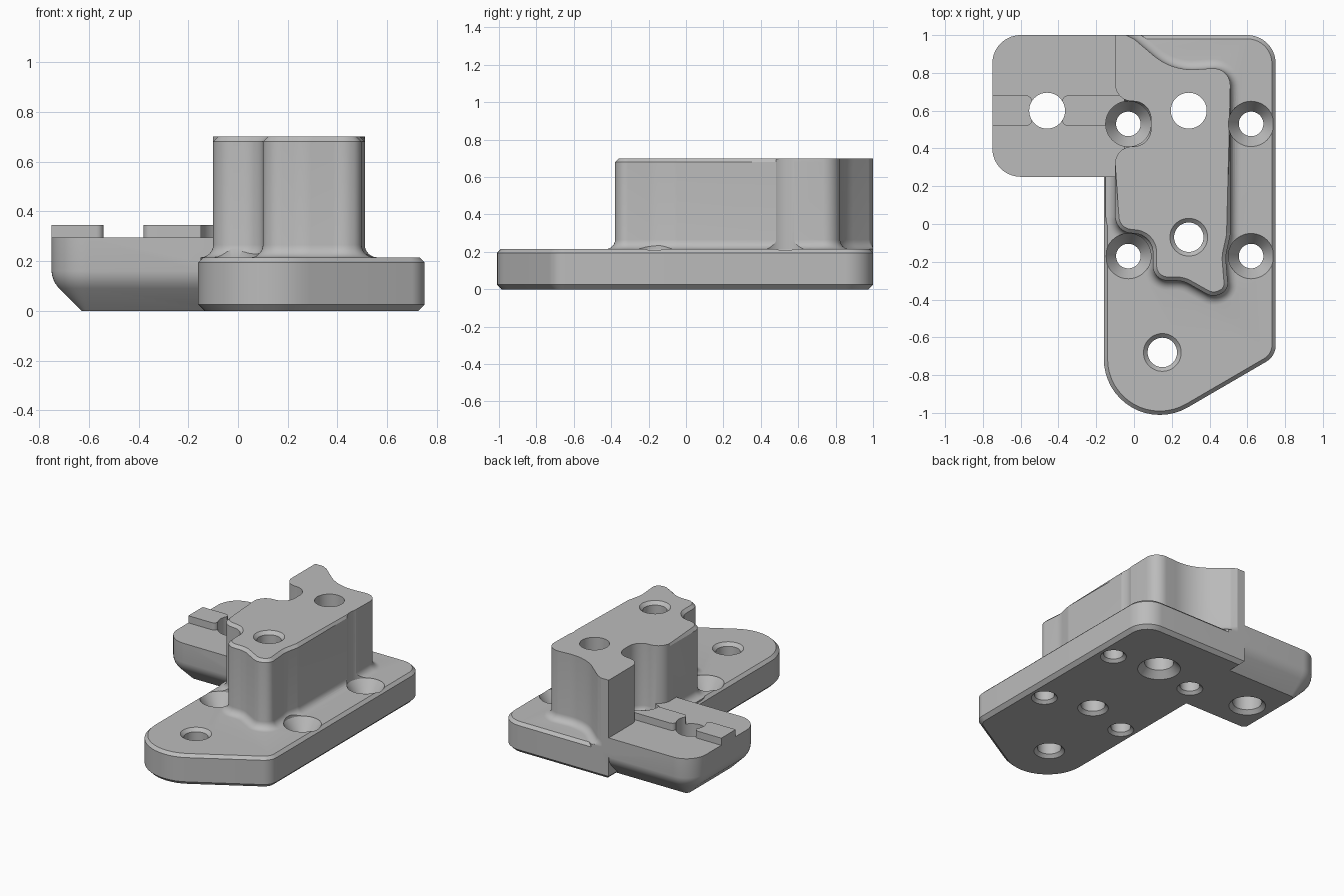
import bpy, bmesh, math
from mathutils import Vector

cube = bpy.data.objects.get("Cube")
if cube:
    bpy.data.objects.remove(cube, do_unlink=True)

grey = bpy.data.materials.new("plain_grey")
grey.use_nodes = True
GREY = (0.5, 0.5, 0.5, 1)
grey.diffuse_color = GREY
grey.node_tree.nodes["Principled BSDF"].inputs["Base Color"].default_value = GREY


def rounded(corners, steps=10):
    """Counterclockwise outline from (x, y, radius) corners."""
    out = []
    n = len(corners)
    for i, (x, y, r) in enumerate(corners):
        p = Vector((x, y))
        to_prev = Vector(corners[i - 1][:2]) - p
        to_next = Vector(corners[(i + 1) % n][:2]) - p
        if r == 0:
            out.append(p)
            continue
        u, v = to_prev.normalized(), to_next.normalized()
        half = u.angle(v) / 2
        trim = min(r / math.tan(half), 0.49 * to_prev.length, 0.49 * to_next.length)
        r = trim * math.tan(half)
        centre = p + (u + v).normalized() * (r / math.sin(half))
        a = p + u * trim - centre
        b = p + v * trim - centre
        sweep = math.atan2(a.x * b.y - a.y * b.x, a.dot(b))
        for k in range(steps + 1):
            t = sweep * k / steps
            c, s = math.cos(t), math.sin(t)
            out.append(centre + Vector((a.x * c - a.y * s, a.x * s + a.y * c)))
    return out


def offset(points, amount):
    """Move an outline outward by an amount, or by amount(point)."""
    out = []
    n = len(points)
    for i, p in enumerate(points):
        d1 = (p - points[i - 1]).normalized()
        d2 = (points[(i + 1) % n] - p).normalized()
        n1, n2 = Vector((d1.y, -d1.x)), Vector((d2.y, -d2.x))
        d = amount(p) if callable(amount) else amount
        out.append(p + (n1 + n2) * (d / max(1 + n1.dot(n2), 0.3)))
    return out


def new_object(name, bm):
    bmesh.ops.recalc_face_normals(bm, faces=bm.faces)
    mesh = bpy.data.meshes.new(name)
    bm.to_mesh(mesh)
    bm.free()
    mesh.materials.append(grey)
    obj = bpy.data.objects.new(name, mesh)
    bpy.context.collection.objects.link(obj)
    return obj


def bridge(bm, rings):
    for lo, hi in zip(rings, rings[1:]):
        for i in range(len(lo)):
            bm.faces.new((lo[i - 1], lo[i], hi[i], hi[i - 1]))
    bm.faces.new(rings[0][::-1])
    bm.faces.new(rings[-1])


def loft(name, outline, profile, max_x=9):
    """Stack offset copies of an outline; profile is (offset, z) pairs."""
    bm = bmesh.new()
    rings = [[bm.verts.new((min(p.x, max_x), min(p.y, 1), z)) for p in offset(outline, d)]
             for d, z in profile]
    bridge(bm, rings)
    return new_object(name, bm)


def lathe(name, x, y, profile, sides=48):
    """Solid of revolution from (radius, z) pairs."""
    bm = bmesh.new()
    rings = [[bm.verts.new((x + r * math.cos(math.tau * i / sides),
                            y + r * math.sin(math.tau * i / sides), z))
              for i in range(sides)] for r, z in profile]
    bridge(bm, rings)
    obj = new_object(name, bm)
    obj.hide_render = True
    return obj


def combine(target, tool, operation):
    mod = target.modifiers.new("combine", "BOOLEAN")
    mod.operation = operation
    mod.solver = "EXACT"
    mod.object = tool
    bpy.context.view_layer.objects.active = target
    bpy.ops.object.modifier_apply(modifier=mod.name)
    bpy.data.objects.remove(tool, do_unlink=True)


# Base plate with a rounded nose and chamfered rims
plate_outline = rounded([
    (-0.1, 1, 0), (-0.1, 0.42, 0), (-0.16, 0.42, 0), (-0.16, -1.23, 0.31),
    (0.75, -0.7, 0.1), (0.75, 1, 0.15)], 16)
body = loft("mounting_bracket", plate_outline,
            [(-0.025, 0), (0, 0.025), (0, 0.195), (-0.02, 0.215)])

# Side arm with a deep chamfer underneath
arm_outline = rounded([(-0.75, 1, 0.15), (-0.75, 0.25, 0.15), (0.3, 0.25, 0), (0.3, 1, 0)], 14)
arm = loft("side_arm", arm_outline,
           [(-0.12, 0), (-0.03, 0.09), (-0.012, 0.115), (-0.003, 0.14), (0, 0.16), (0, 0.295)],
           max_x=-0.05)

# Tower: contoured walls, filleted foot, chamfered front half of the top
tower_outline = rounded([
    (-0.1, 1, 0),
    (-0.1, 0.65, 0.09), (0.09, 0.65, 0.12), (0.09, 0.41, 0.12), (-0.1, 0.41, 0.09),
    (-0.1, -0.04, 0.09), (0.1, -0.06, 0.1), (0.1, -0.3, 0.08), (0.26, -0.3, 0.15),
    (0.42, -0.39, 0.08), (0.5, -0.35, 0.06), (0.485, -0.17, 0.2), (0.51, -0.06, 0.1),
    (0.51, 0.83, 0.09), (0.2, 0.81, 0.35), (0.0, 0.98, 0.05), (-0.04, 1, 0)])
FOOT = 0.05
foot = [(FOOT, 0.19)]
for k in range(7):
    a = math.pi / 2 * k / 6
    foot.append((FOOT * (1 - math.sin(a)), 0.215 + FOOT * (1 - math.cos(a))))
tower = loft("tower", tower_outline,
             foot + [(0, 0.68), (lambda p: -0.02 if p.y < 0.3 else 0, 0.7)])

# Raised key rails on the arm
rails = [
    loft("outer_rail", rounded([(-0.75, 0.68, 0), (-0.75, 0.52, 0),
                                (-0.54, 0.52, 0.03), (-0.54, 0.68, 0.03)], 6),
         [(0, 0.25), (0, 0.345)]),
    loft("inner_rail", rounded([(-0.38, 0.68, 0.03), (-0.38, 0.52, 0.03),
                                (-0.05, 0.52, 0), (-0.05, 0.68, 0)], 6),
         [(0, 0.25), (0, 0.345)])]

for part in [arm, tower] + rails:
    combine(body, part, "UNION")

# Four countersunk screw holes with clearance above
for x in (-0.03, 0.62):
    for y in (-0.17, 0.53):
        combine(body, lathe("screw_hole", x, y, [
            (0.1, -0.015), (0.065, 0.02), (0.065, 0.13), (0.12, 0.212), (0.12, 0.9)]),
            "DIFFERENCE")

# Through holes: x, y, radius, top height, top and bottom chamfer
for x, y, r, top, rim, under in [
        (0.29, 0.6, 0.095, 0.7, 0, 0.045), (-0.46, 0.6, 0.095, 0.4, 0, 0.025),
        (0.29, -0.07, 0.078, 0.7, 0.022, 0.022), (0.15, -0.68, 0.078, 0.215, 0.022, 0.022)]:
    combine(body, lathe("through_hole", x, y, [
        (r + under + 0.01, -0.01), (r, under), (r, top - rim), (r + rim + 0.01, top + 0.01)]),
        "DIFFERENCE")

# Smooth curved walls, crisp edges
bpy.ops.object.select_all(action="DESELECT")
body.select_set(True)
bpy.context.view_layer.objects.active = body
bpy.ops.object.shade_smooth_by_angle(angle=math.radians(25))
